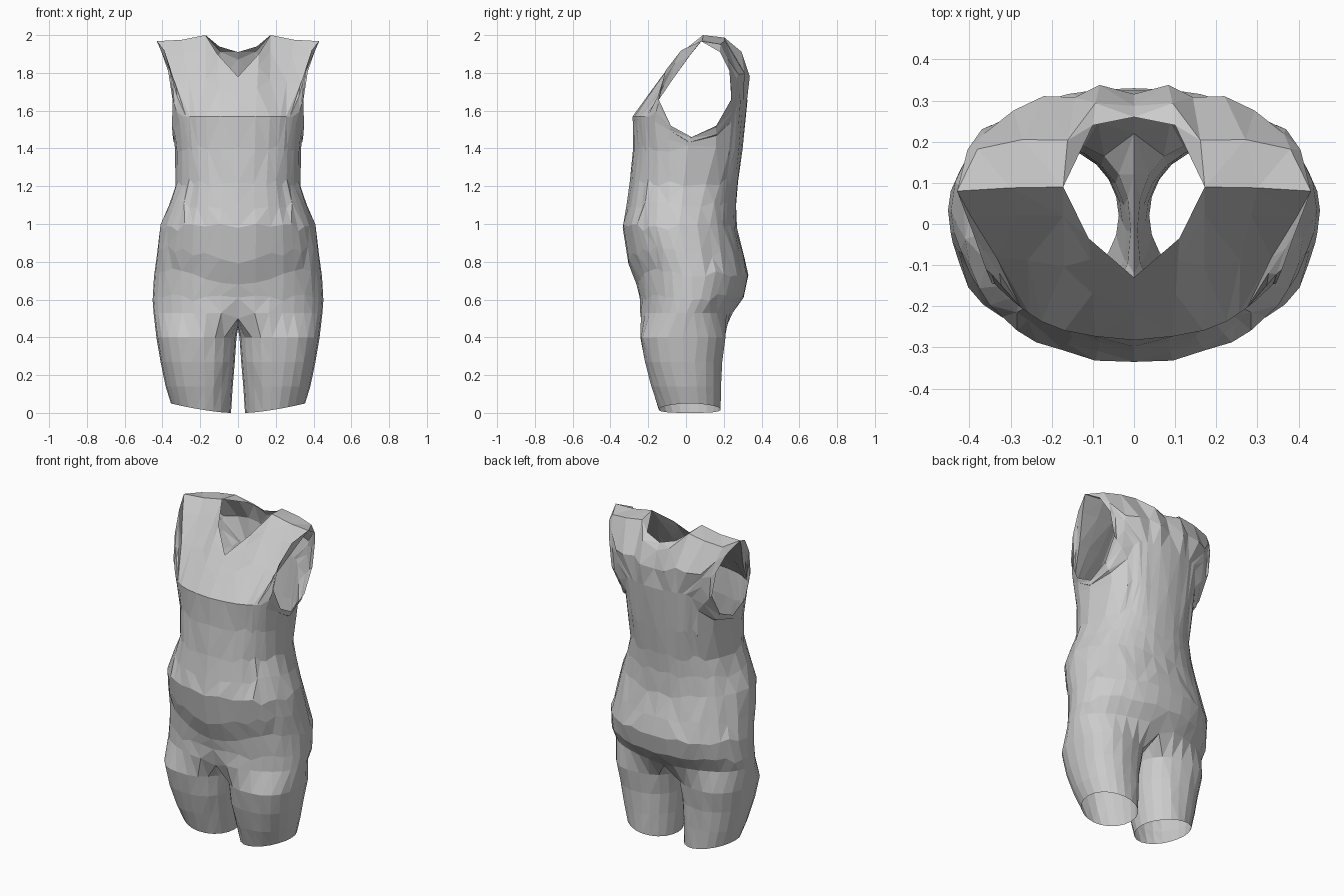
import bpy, bmesh, math, random
from mathutils import Vector

if "Cube" in bpy.data.objects:
    bpy.data.objects.remove(bpy.data.objects["Cube"])
random.seed(4)

# Torso sections: z, half width, front y, back y
TORSO = [(1.65, .355, -.26, .325), (1.56, .352, -.285, .315), (1.40, .335, -.28, .30),
         (1.22, .33, -.298, .275), (1.10, .365, -.315, .265), (.98, .41, -.335, .27),
         (.84, .43, -.305, .305), (.73, .445, -.262, .33), (.61, .452, -.245, .305),
         (.53, .447, -.25, .25)]
# Leg sections: z, inner x, outer x, front y, back y, squareness
LEGS = [(.40, .008, .432, -.243, .21, .86), (.27, .017, .41, -.222, .19, .9),
        (.14, .028, .383, -.187, .187, .95), (0, .037, .355, -.145, .185, 1)]
# Upper edges from centre neck to shoulder tip, then down the armhole
FRONT_EDGE = [(0, -.13, 1.78), (.11, -.035, 1.90), (.172, .09, 2.0), (.30, .09, 1.975),
              (.43, .08, 1.968), (.39, -.025, 1.92), (.36, -.11, 1.81),
              (.345, -.145, 1.66), (.35, -.08, 1.52), (.345, .03, 1.46)]
BACK_EDGE = [(0, .26, 1.91), (.10, .24, 1.94)] + FRONT_EDGE[2:5] + [
    (.405, .18, 1.91), (.37, .23, 1.81), (.347, .24, 1.66), (.347, .16, 1.52),
    (.345, .03, 1.46)]
BACK_BULGE = [.02, .05, .095, .10, .08, .03, .01, 0, 0, 0]
# Direction of each column, in degrees, from centre front to side to centre back
ANGLES = [-90, -76, -63, -52, -45, -40, -35, -29, -16, 0,
          28, 46, 52, 57, 61, 66, 72, 80, 90]
COLS = len(ANGLES) - 1


def section(z):
    for a, b in zip(TORSO, TORSO[1:]):
        if a[0] >= z >= b[0]:
            t = (a[0] - z) / (a[0] - b[0])
            return [p + (q - p) * t for p, q in zip(a[1:], b[1:])]


def torso_point(i, z):
    w, yf, yb = section(z)
    even = -90 + 180 * i / COLS
    t = min(1, max(0, (z - .6) / .8))       # even spacing at the hips
    a = math.radians(even + (ANGLES[i] - even) * t)
    x = 0 if i in (0, COLS) else w * math.cos(a) ** .93
    # The chest is squarer than the hips
    e = 1 - min(1, max(0, (z - 1.2) / .36)) * (.3 if a < 0 else .15)
    s = math.copysign(abs(math.sin(a)) ** e, a)
    return Vector((x, (yf + yb) / 2 + (yb - yf) / 2 * s, z))


bm = bmesh.new()


def add_row(points):
    return [bm.verts.new(p) for p in points]


def bridge(a, b, closed=False):
    n = len(a)
    for i in range(n if closed else n - 1):
        j = (i + 1) % n
        bm.faces.new((a[i], a[j], b[j], b[i]))


# Chest and back panels, rising to neckline, shoulder and armhole
columns = []
for i in range(COLS + 1):
    back = i > COLS // 2
    k = COLS - i if back else i
    top = Vector((BACK_EDGE if back else FRONT_EDGE)[k])
    low = torso_point(i, 1.40 + min(.25 if back else .17, .55 * (top.z - 1.40)))
    p = BACK_BULGE[k] if back else 0
    columns.append([top, low.lerp(top, .8) + Vector((0, .7 * p, .6 * p)),
                    low.lerp(top, .45) + Vector((0, p, 0)), low])
rows = [add_row(r) for r in zip(*columns)]

# Waist, belly and hips
for s in TORSO[2:]:
    pts = [torso_point(i, s[0]) for i in range(COLS + 1)]
    if s[0] in (.84, .73):                  # belly crease sags in the middle
        for p in pts:
            p.z += (.24 * p.x - .05) * min(1, max(0, -p.y / .2))
    if s is TORSO[-1]:
        for i in (0, COLS):
            pts[i].y *= .88
            pts[i].z = .50
    rows.append(add_row(pts))
for a, b in zip(rows, rows[1:]):
    bridge(a, b)

# Crotch line and thigh
loop = rows[-1] + add_row([(0, .12, .465), (0, 0, .445), (0, -.12, .465)])
n = len(loop)
for z, xi, xo, yf, yb, e in LEGS:
    pts = []
    for i in range(n):
        a = math.radians(360 / n * (i - COLS / 2))
        c, s = (math.copysign(abs(f) ** e, f) for f in (math.cos(a), math.sin(a)))
        pts.append(((xi + xo) / 2 + (xo - xi) / 2 * c,
                    (yf + yb) / 2 + (yb - yf) / 2 * s,
                    z if z else .05 * ((1 + c) / 2) ** 1.5))
    ring = add_row(pts)
    bridge(loop, ring, True)
    loop = ring

# Join shoulders, roughen inner vertices slightly, split into triangles
bmesh.ops.remove_doubles(bm, verts=bm.verts[:], dist=.0005)
for v in bm.verts:
    if not v.is_boundary:
        v.co.y += random.uniform(-.004, .004)
        if .55 < v.co.z < 1.5:
            v.co.z += random.uniform(-.02, .02)
bmesh.ops.triangulate(bm, faces=bm.faces[:])
bmesh.ops.recalc_face_normals(bm, faces=bm.faces[:])
if sum(f.normal.x * f.calc_area() * f.calc_center_median().x for f in bm.faces) < 0:
    bmesh.ops.reverse_faces(bm, faces=bm.faces[:])

mesh = bpy.data.meshes.new("bodysuit")
bm.to_mesh(mesh)
bm.free()
suit = bpy.data.objects.new("bodysuit", mesh)
bpy.context.collection.objects.link(suit)
mirror = suit.modifiers.new("mirror", 'MIRROR')
mirror.merge_threshold = .002
